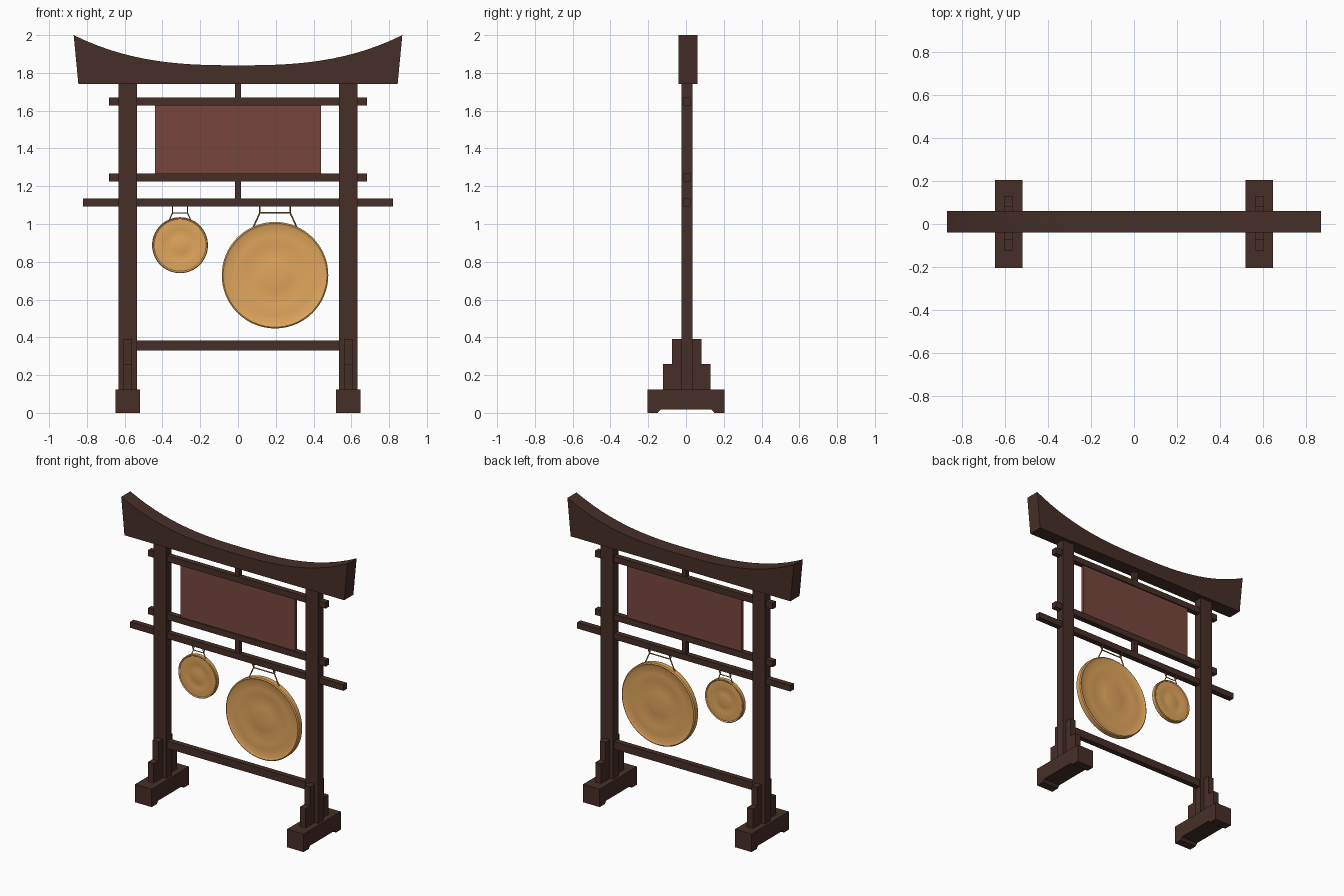
import bpy, bmesh, math
from mathutils import Vector

if "Cube" in bpy.data.objects:
    bpy.data.objects.remove(bpy.data.objects["Cube"])

YC = 0.006  # depth centre of the upright frame


def material(name, rgb):
    m = bpy.data.materials.new(name)
    m.diffuse_color = (*rgb, 1)
    m.use_nodes = True
    m.node_tree.nodes["Principled BSDF"].inputs["Base Color"].default_value = m.diffuse_color
    return m


WOOD = material("dark_wood", (0.062, 0.028, 0.022))
RED = material("red_panel", (0.19, 0.062, 0.048))
BRASS = material("brass", (0.75, 0.38, 0.107))
CORD = material("cord", (0.35, 0.2, 0.08))


def finish(name, bm, mat):
    bmesh.ops.recalc_face_normals(bm, faces=bm.faces)
    me = bpy.data.meshes.new(name)
    bm.to_mesh(me)
    bm.free()
    me.materials.append(mat)
    ob = bpy.data.objects.new(name, me)
    bpy.context.collection.objects.link(ob)
    return ob


def box(name, x0, x1, y0, y1, z0, z1, mat=WOOD):
    bm = bmesh.new()
    bmesh.ops.create_cube(bm, size=1)
    for v in bm.verts:
        v.co = ((x0 + x1) / 2 + v.co.x * (x1 - x0),
                (y0 + y1) / 2 + v.co.y * (y1 - y0),
                (z0 + z1) / 2 + v.co.z * (z1 - z0))
    return finish(name, bm, mat)


def prism(name, pts, move, mat=WOOD):
    bm = bmesh.new()
    face = bm.faces.new([bm.verts.new(p) for p in pts])
    new = bmesh.ops.extrude_face_region(bm, geom=[face])["geom"]
    bmesh.ops.translate(bm, vec=move, verts=[g for g in new if isinstance(g, bmesh.types.BMVert)])
    return finish(name, bm, mat)


def smooth(ob, deg):
    bpy.ops.object.select_all(action='DESELECT')
    ob.select_set(True)
    bpy.context.view_layer.objects.active = ob
    bpy.ops.object.shade_smooth_by_angle(angle=math.radians(deg))


# Curved roof beam
N = 28
outline = [(-0.845, -0.04, 1.74), (0.845, -0.04, 1.74)]
for i in range(N + 1):
    t = 1 - 2 * i / N
    outline.append((0.87 * t, -0.04, 1.84 + 0.16 * abs(t) ** 2.7))
roof = prism("roof_beam", outline, (0, 0.1, 0))
smooth(roof, 20)

# Posts, feet and stepped braces
for side, cx in (("left", -0.584), ("right", 0.584)):
    box(side + "_post", cx - 0.048, cx + 0.048, YC - 0.029, YC + 0.029, 0.12, 1.745)
    foot = [(-0.205, 0), (-0.15, 0), (-0.135, 0.018), (0.135, 0.018), (0.15, 0),
            (0.205, 0), (0.205, 0.125), (-0.205, 0.125)]
    prism(side + "_foot", [(cx - 0.064, y, z) for y, z in foot], (0.128, 0, 0))
    for s, end in ((-1, "front"), (1, "back")):
        for label, a, b, top in (("tall", 0.026, 0.077, 0.392), ("short", 0.077, 0.127, 0.26)):
            ya, yb = sorted((YC - 0.002 + s * a, YC - 0.002 + s * b))
            box(f"{side}_{end}_{label}_brace", cx - 0.022, cx + 0.022, ya, yb, 0.12, top)

# Cross rails
for name, hx, z0, z1 in (("upper_rail", 0.683, 1.628, 1.67), ("middle_rail", 0.683, 1.225, 1.267),
                         ("gong_rail", 0.82, 1.093, 1.135), ("bottom_rail", 0.54, 0.33, 0.383)):
    box(name, -hx, hx, YC - 0.019, YC + 0.019, z0, z1)

# Short centre struts and red panel
box("upper_strut", -0.017, 0.017, YC - 0.016, YC + 0.016, 1.665, 1.745)
box("lower_strut", -0.017, 0.017, YC - 0.016, YC + 0.016, 1.13, 1.23)
box("red_panel", -0.44, 0.44, YC - 0.011, YC + 0.011, 1.262, 1.632, RED)


# Lathed gong, same relief on both faces
def gong(name, cx, cz, R, h):
    half = [(0, 0.85), (0.15, 0.82), (0.29, 0.7), (0.34, 0.62), (0.54, 0.66), (0.59, 0.74),
            (0.75, 0.8), (0.93, 0.74), (0.955, 0.9), (0.975, 1.0), (1.0, 0.75)]
    prof = [(r * R, -y * h) for r, y in half] + [(r * R, y * h) for r, y in reversed(half)]
    bm = bmesh.new()
    vs = [bm.verts.new((cx + r, YC + y, cz)) for r, y in prof]
    es = [bm.edges.new(p) for p in zip(vs, vs[1:])]
    bmesh.ops.spin(bm, geom=vs + es, cent=(cx, YC, cz), axis=(0, 1, 0),
                   angle=math.tau, steps=64, use_duplicate=False)
    bmesh.ops.remove_doubles(bm, verts=bm.verts, dist=1e-5)
    smooth(finish(name, bm, BRASS), 35)


# Hanging cord: two legs, a cross piece and two loops round the rail
def cord(name, cx, low_x, low_z, top_x, top_z, rad=0.004):
    segs = [((-top_x, 0, top_z), (top_x, 0, top_z))]
    for s in (-1, 1):
        segs.append(((s * low_x, 0, low_z), (s * top_x, 0, top_z)))
        for y in (-0.014, 0.014):
            segs.append(((s * top_x, 0, top_z), (s * top_x, y, 1.096)))
    bm = bmesh.new()
    for a, b in segs:
        a, b = Vector(a), Vector(b)
        d = b - a
        geo = bmesh.ops.create_cone(bm, cap_ends=True, segments=8, radius1=rad, radius2=rad,
                                    depth=d.length + rad)["verts"]
        q = d.to_track_quat('Z', 'Y')
        for v in geo:
            v.co = q @ v.co + (a + b) / 2 + Vector((cx, YC, 0))
    smooth(finish(name, bm, CORD), 50)


gong("small_gong", -0.307, 0.888, 0.148, 0.016)
gong("large_gong", 0.196, 0.729, 0.282, 0.022)
cord("small_gong_cord", -0.307, 0.056, 1.022, 0.04, 1.058, 0.003)
cord("large_gong_cord", 0.196, 0.114, 0.985, 0.08, 1.06)
